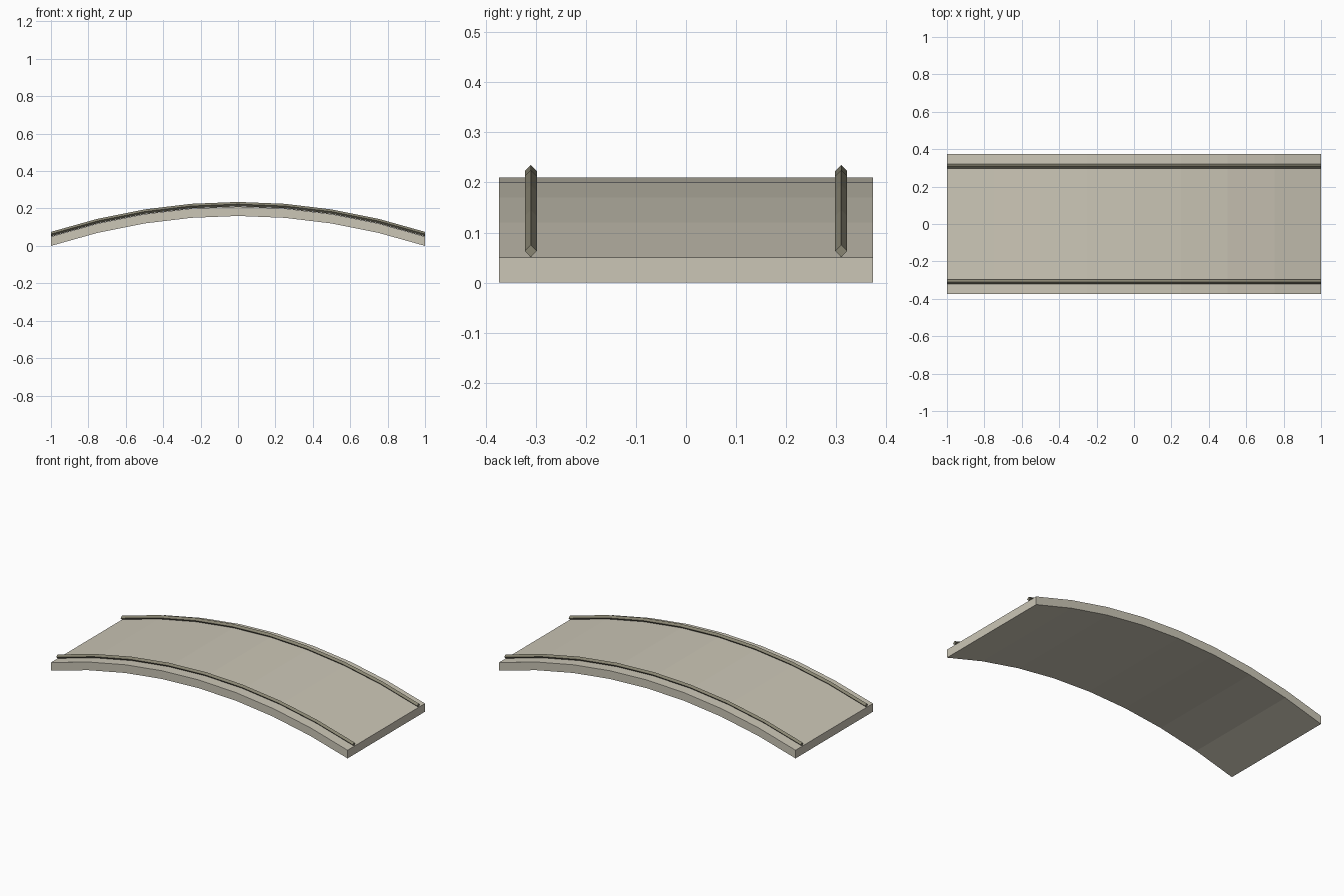
import bpy, bmesh

if "Cube" in bpy.data.objects:
    bpy.data.objects.remove(bpy.data.objects["Cube"])

RISE, SEGMENTS = 0.16, 8
THICK, RAIL_Y, RAIL_R = 0.05, 0.31, 0.012


def material(name, rgb):
    mat = bpy.data.materials.new(name)
    mat.diffuse_color = (*rgb, 1)
    mat.use_nodes = True
    mat.node_tree.nodes["Principled BSDF"].inputs["Base Color"].default_value = mat.diffuse_color
    return mat


def arched_sweep(name, section, mat):
    """Sweep a (y, z) cross-section along the shallow parabolic arch."""
    bm = bmesh.new()
    rings = []
    for i in range(SEGMENTS + 1):
        x = -1 + 2 * i / SEGMENTS
        lift = RISE * (1 - x * x)
        rings.append([bm.verts.new((x, y, z + lift)) for y, z in section])
    n = len(section)
    for a, b in zip(rings, rings[1:]):
        for k in range(n):
            bm.faces.new((a[k], a[(k + 1) % n], b[(k + 1) % n], b[k]))
    bm.faces.new(rings[0])
    bm.faces.new(rings[-1][::-1])
    bmesh.ops.recalc_face_normals(bm, faces=bm.faces)
    mesh = bpy.data.meshes.new(name)
    bm.to_mesh(mesh)
    bm.free()
    mesh.materials.append(mat)
    obj = bpy.data.objects.new(name, mesh)
    bpy.context.collection.objects.link(obj)
    return obj


stone = material("pale stone", (0.60, 0.565, 0.47))
trim = material("dark stone", (0.25, 0.235, 0.17))

# Arched deck slab
arched_sweep("bridge_deck",
             [(-0.373, 0), (0.373, 0), (0.373, THICK), (-0.373, THICK)], stone)

# Thin diamond-section kerb rails resting on the deck
zc = THICK + RAIL_R + 0.001
for side, y in (("front", -RAIL_Y), ("back", RAIL_Y)):
    arched_sweep(side + "_rail",
                 [(y - RAIL_R, zc), (y, zc - RAIL_R), (y + RAIL_R, zc), (y, zc + RAIL_R)],
                 trim)
